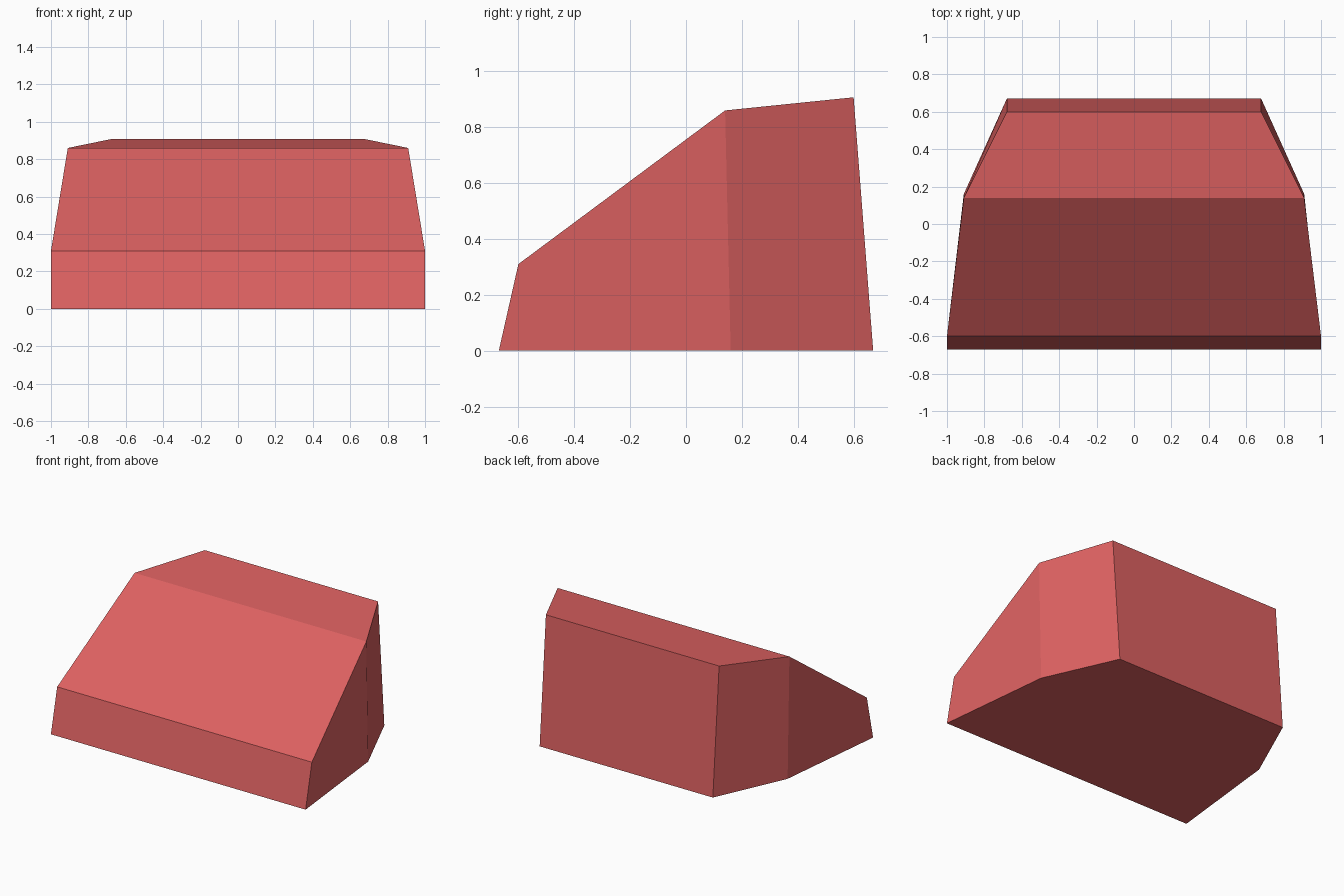
import bpy
import bmesh

cube = bpy.data.objects.get("Cube")
if cube:
    bpy.data.objects.remove(cube, do_unlink=True)

# Single flat coral red
red = bpy.data.materials.new("coral red")
red.use_nodes = True
colour = (0.72, 0.12, 0.12, 1)
red.diffuse_color = colour
red.node_tree.nodes["Principled BSDF"].inputs["Base Color"].default_value = colour

# Cross-sections front to back: half width, floor y, roof y, roof height
sections = [
    (1.0, -0.67, -0.6, 0.31),
    (0.91, 0.16, 0.14, 0.86),
    (0.68, 0.67, 0.6, 0.907),
]

# Wedge body: loop each section, then skin between neighbours
bm = bmesh.new()
rings = []
for half, floor_y, roof_y, height in sections:
    corners = [(-half, floor_y, 0), (half, floor_y, 0),
               (half, roof_y, height), (-half, roof_y, height)]
    rings.append([bm.verts.new(c) for c in corners])

for a, b in zip(rings, rings[1:]):
    for i in (1, 2, 3):
        j = (i + 1) % 4
        bm.faces.new((a[i], b[i], b[j], a[j]))

# Front and back panels, and one flat floor
bm.faces.new(rings[0])
bm.faces.new(rings[-1])
bm.faces.new([r[0] for r in rings] + [r[1] for r in reversed(rings)])
bmesh.ops.recalc_face_normals(bm, faces=bm.faces)

mesh = bpy.data.meshes.new("wedge_body")
bm.to_mesh(mesh)
bm.free()
mesh.materials.append(red)
body = bpy.data.objects.new("wedge_body", mesh)
bpy.context.collection.objects.link(body)
